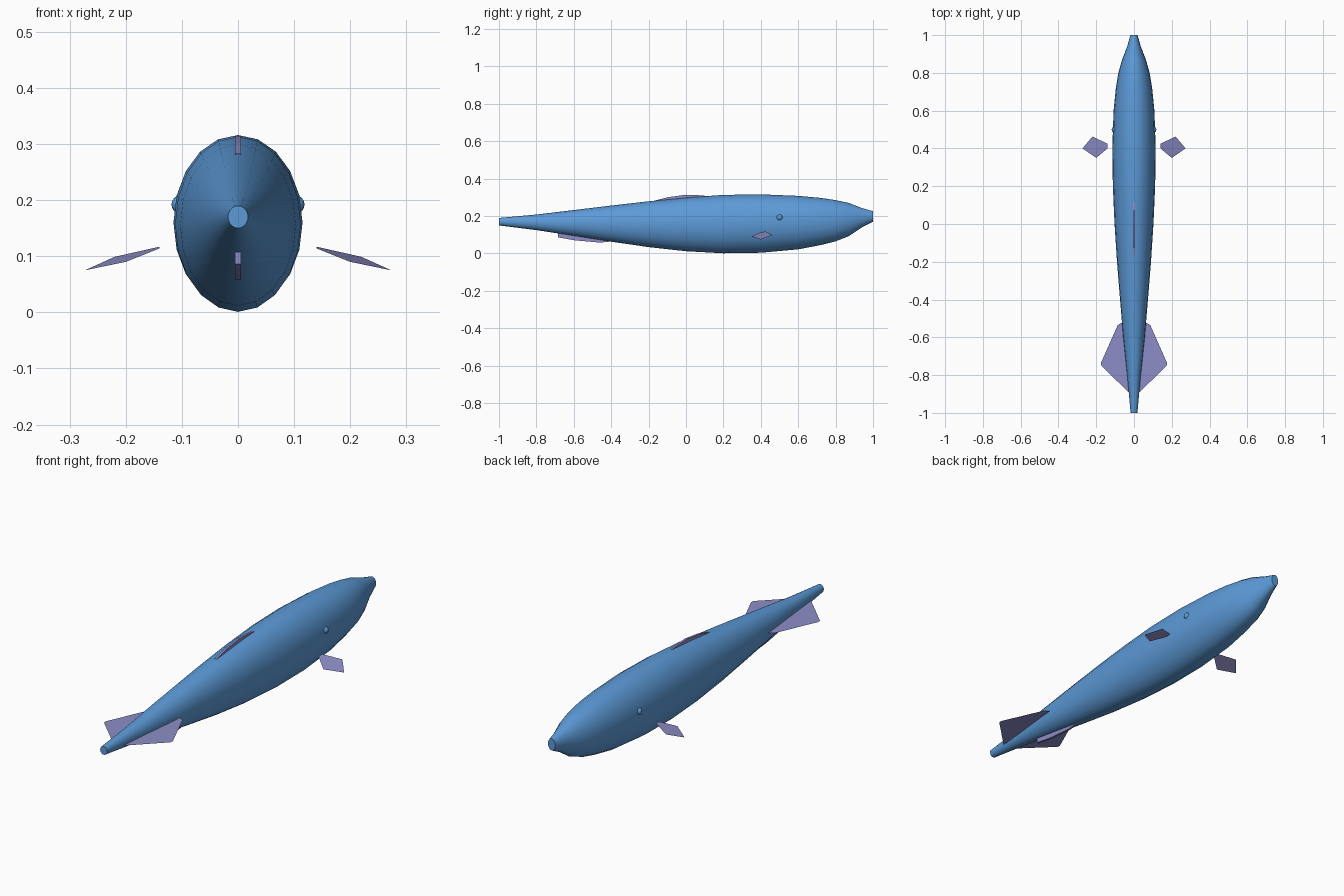
import bpy, bmesh, math

cube = bpy.data.objects.get("Cube")
if cube:
    bpy.data.objects.remove(cube, do_unlink=True)


def make_material(name, rgb):
    mat = bpy.data.materials.new(name)
    mat.use_nodes = True
    colour = (*rgb, 1.0)
    mat.diffuse_color = colour
    mat.node_tree.nodes["Principled BSDF"].inputs["Base Color"].default_value = colour
    return mat


BLUE = make_material("skin blue", (0.107, 0.323, 0.68))
LILAC = make_material("fin lilac", (0.27, 0.27, 0.58))


def finish(name, bm, mat, smooth=False):
    bmesh.ops.recalc_face_normals(bm, faces=bm.faces)
    mesh = bpy.data.meshes.new(name)
    bm.to_mesh(mesh)
    bm.free()
    mesh.materials.append(mat)
    obj = bpy.data.objects.new(name, mesh)
    bpy.context.collection.objects.link(obj)
    if smooth:
        bpy.ops.object.select_all(action="DESELECT")
        obj.select_set(True)
        bpy.context.view_layer.objects.active = obj
        bpy.ops.object.shade_smooth_by_angle(angle=math.radians(40))
    return obj


# Body: elliptical sections lofted along y (y, half width, bottom, top)
SECTIONS = [
    (-1, .018, .15, .19), (-.8, .036, .125, .208), (-.6, .057, .094, .232),
    (-.4, .074, .063, .256), (-.2, .09, .034, .279), (0, .103, .012, .299),
    (.2, .112, .001, .313), (.4, .115, .004, .316), (.6, .108, .022, .308),
    (.72, .096, .045, .297), (.8, .083, .065, .285), (.87, .063, .092, .27),
    (.94, .036, .139, .243), (1, .019, .17, .226),
]
SIDES = 20


def body():
    bm = bmesh.new()
    rings = []
    for y, half, low, high in SECTIONS:
        mid, tall = (low + high) / 2, (high - low) / 2
        angles = [math.tau * i / SIDES for i in range(SIDES)]
        rings.append([bm.verts.new((half * math.sin(a), y, mid + tall * math.cos(a)))
                      for a in angles])
    for a, b in zip(rings, rings[1:]):
        for i in range(SIDES):
            j = (i + 1) % SIDES
            bm.faces.new((a[i], a[j], b[j], b[i]))
    bm.faces.new(rings[0])
    bm.faces.new(rings[-1])
    finish("body", bm, BLUE, True)


# Thin flat fin from an outline, mirrored in x when side is -1
def sheet(name, points, side=1):
    bm = bmesh.new()
    bm.faces.new([bm.verts.new((side * x, y, z)) for x, y, z in points])
    finish(name, bm, LILAC)


# Upright fin on the centre line, outline in y and z
def keel(name, outline, half=.005):
    bm = bmesh.new()
    left, right = ([bm.verts.new((x, y, z)) for y, z in outline] for x in (half, -half))
    bm.faces.new(left)
    bm.faces.new(right)
    n = len(outline)
    for i in range(n):
        j = (i + 1) % n
        bm.faces.new((left[i], left[j], right[j], right[i]))
    finish(name, bm, LILAC)


body()
keel("dorsal_fin", [(-.166, .27), (-.166, .283), (-.096, .301), (0, .314),
                    (.06, .312), (.14, .305), (.14, .28)])
keel("ventral_fin", [(-.684, .125), (-.684, .086), (-.593, .07),
                     (-.46, .058), (-.4, .064), (-.4, .09)])

PADDLE = [(.14, .425, .117), (.14, .4, .114), (.2, .35, .09),
          (.273, .4, .075), (.22, .463, .099)]
FLUKE = [(0, -.5), (.05, -.515), (.086, -.535), (.175, -.735),
         (.173, -.75), (.03, -.89), (0, -.9)]
for label, side in (("left", 1), ("right", -1)):
    sheet(label + "_side_fin", PADDLE, side)
    sheet(label + "_tail_fluke", [(x, y, .159) for x, y in FLUKE], side)
    # Eyes
    bm = bmesh.new()
    bmesh.ops.create_uvsphere(bm, u_segments=16, v_segments=10, radius=.0165)
    bmesh.ops.translate(bm, verts=bm.verts, vec=(side * .102, .5, .192))
    finish(label + "_eye", bm, BLUE, True)
